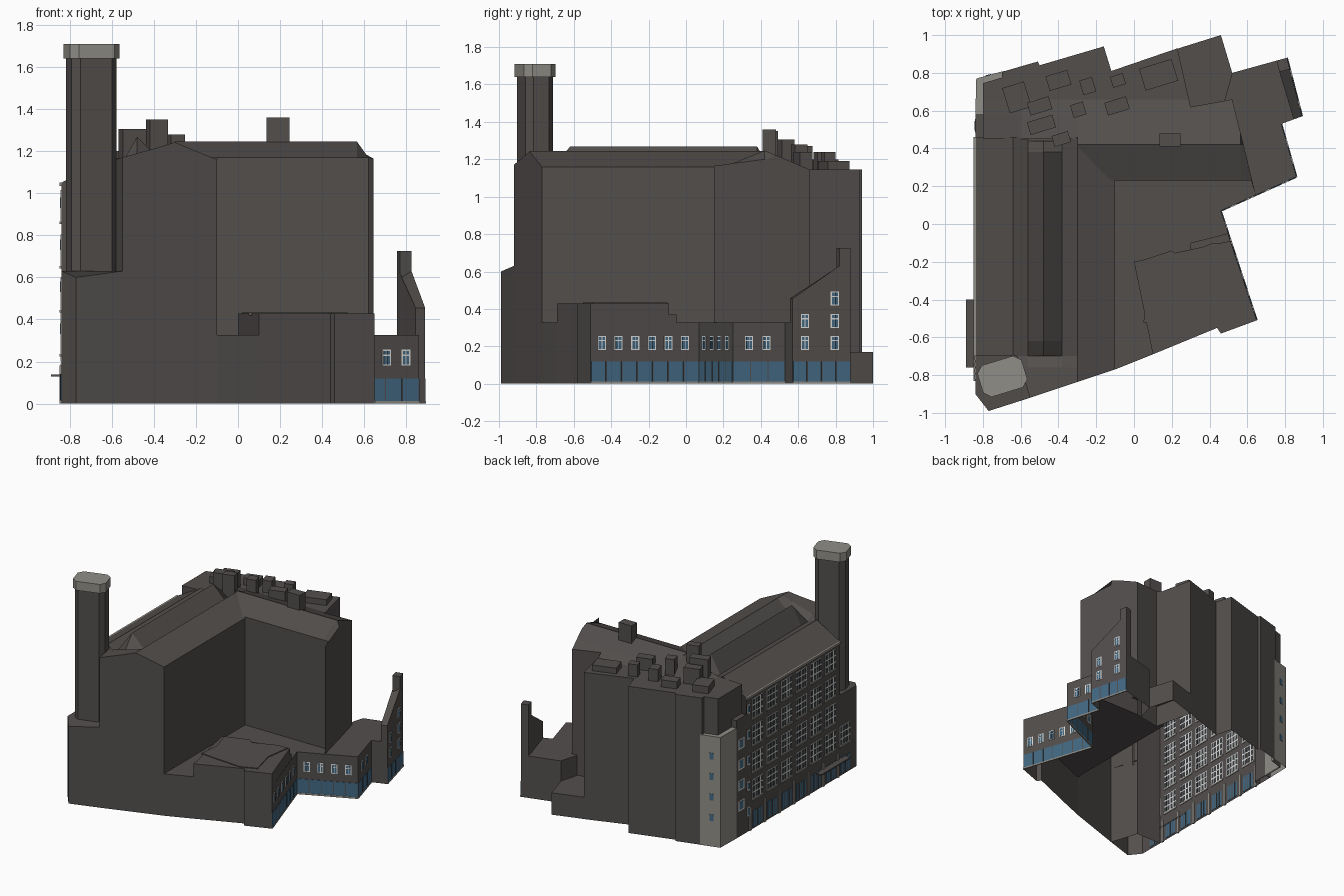
import bpy, bmesh, math
from mathutils import Vector

if "Cube" in bpy.data.objects:
    bpy.data.objects.remove(bpy.data.objects["Cube"])


def material(name, rgb):
    m = bpy.data.materials.new(name)
    m.diffuse_color = (*rgb, 1)
    m.use_nodes = True
    m.node_tree.nodes["Principled BSDF"].inputs["Base Color"].default_value = m.diffuse_color
    return m


WALL = material("dark grey wall", (0.085, 0.077, 0.073))
STONE = material("pale stone", (0.28, 0.27, 0.24))
GLASS = material("blue glass", (0.055, 0.14, 0.225))
FRAME = material("white frame", (0.72, 0.72, 0.70))
PANE = material("dark pane", (0.045, 0.05, 0.055))
MATS = [WALL, STONE, GLASS, FRAME, PANE]


def finish(name, bm, mats):
    me = bpy.data.meshes.new(name)
    bm.to_mesh(me)
    bm.free()
    for m in mats:
        me.materials.append(m)
    ob = bpy.data.objects.new(name, me)
    bpy.context.collection.objects.link(ob)
    return ob


def interp(t, pts):
    if t <= pts[0][0]:
        return pts[0][1]
    for (a, u), (b, v) in zip(pts, pts[1:]):
        if t <= b:
            return u + (v - u) * (t - a) / (b - a)
    return pts[-1][1]


def prism(name, poly, z0, z1, mat=WALL, xcuts=(), ycuts=(), zcuts=(), roof=None, drop=None, bottom=False):
    """Extruded footprint, open below; optional cut lines, roof height rule and rule for dropped walls."""
    bm = bmesh.new()
    f = bm.faces.new([bm.verts.new((x, y, z0)) for x, y in poly])
    ext = bmesh.ops.extrude_face_region(bm, geom=[f])
    for v in ext["geom"]:
        if isinstance(v, bmesh.types.BMVert):
            v.co.z = z1
    bmesh.ops.recalc_face_normals(bm, faces=bm.faces)
    for axis, cuts in enumerate((xcuts, ycuts, zcuts)):
        for c in cuts:
            no = Vector([float(i == axis) for i in range(3)])
            bmesh.ops.bisect_plane(bm, geom=bm.verts[:] + bm.edges[:] + bm.faces[:],
                                   plane_co=no * c, plane_no=no, dist=1e-5)
    gone = []
    for f in bm.faces:
        c = f.calc_center_median()
        if c.z < z0 + 1e-5 and not bottom:
            gone.append(f)
        elif drop and abs(f.normal.z) < .5 and drop(c):
            gone.append(f)
    bmesh.ops.delete(bm, geom=gone, context='FACES')
    if roof:
        for v in bm.verts:
            if v.co.z > z1 - 1e-4:
                v.co.z = roof(v.co.x, v.co.y)
    return finish(name, bm, [mat])


def box(name, x0, x1, y0, y1, z0, z1, turn=0.0, bottom=False):
    cx, cy = (x0 + x1) / 2, (y0 + y1) / 2
    c, s = math.cos(turn), math.sin(turn)
    pts = [(x - cx, y - cy) for x, y in ((x0, y0), (x1, y0), (x1, y1), (x0, y1))]
    return prism(name, [(cx + a * c - b * s, cy + a * s + b * c) for a, b in pts], z0, z1, bottom=bottom)


def plate(bm, p, q, s0, s1, z0, z1, depth, mat):
    """Thin plate through the wall p->q (outside on the right), s in units along it."""
    p, q = Vector(p), Vector(q)
    d = (q - p).normalized()
    n = Vector((d.y, -d.x))
    i, o = -n * min(depth * .6, .0035), n * depth
    ring = [p + d * s0 + i, p + d * s0 + o, p + d * s1 + o, p + d * s1 + i]
    lo = [bm.verts.new((*r, z0)) for r in ring]
    hi = [bm.verts.new((*r, z1)) for r in ring]
    faces = [lo, hi] + [[lo[k], lo[(k + 1) % 4], hi[(k + 1) % 4], hi[k]] for k in range(4)]
    new = [bm.faces.new(f) for f in faces]
    for f in new:
        f.material_index = MATS.index(mat)
    bmesh.ops.recalc_face_normals(bm, faces=new)


def small_window(bm, p, q, s, z, w=.046, h=.076):
    plate(bm, p, q, s - w / 2, s + w / 2, z - h / 2, z + h / 2, .003, FRAME)
    for k in (-1, 1):
        c = s + k * w * .2
        plate(bm, p, q, c - w * .15, c + w * .15, z - h * .42, z + h * .12, .005, GLASS)
        plate(bm, p, q, c - w * .15, c + w * .15, z + h * .2, z + h * .42, .005, GLASS)


# Main left wing: gabled front end, then a valley behind the parapet
GABLE = [(-.84, 1.05), (-.64, 1.14), (-.56, 1.168), (-.38, 1.218), (-.3, 1.243), (-.1, 1.16)]
VALLEY = [(-.84, 1.05), (-.64, 1.165), (-.56, 1.13), (-.38, 1.17), (-.3, 1.243), (-.1, 1.16)]
prism("left_wing", [(-.1, -.77), (-.1, .42), (-.3, .42), (-.3, .46), (-.84, .46), (-.84, -.7),
                    (-.62, -.7), (-.55, -.92)], 0, 1, xcuts=[-.64, -.56, -.38, -.3], ycuts=[-.76, -.7, .23],
      zcuts=[.327], roof=lambda x, y: interp(x, GABLE if y < -.73 else VALLEY),
      drop=lambda c: c.y > .41 or (c.x > -.11 and (c.y > .23 or c.z < .327)))
# Raised roof ridge along the left wing
RIDGE = [(-.56, 1.13), (-.48, 1.268), (-.38, 1.17)]
prism("roof_monitor", [(-.56, -.7), (-.38, -.7), (-.38, .44), (-.56, .44)], 1.1, 1.12, xcuts=[-.48],
      ycuts=[-.62, .38], roof=lambda x, y: interp(x, RIDGE) if -.65 < y < .4 else min(1.17, interp(x, RIDGE)))
# Back wing with ridge parallel to the front
BACK = [(.15, 1.165), (.23, 1.17), (.42, 1.247), (.58, 1.18), (.66, 1.145)]
CAP = [(-.9, 1.14), (-.6, 1.15), (-.3, 1.25)]
prism("back_wing", [(-.3, .23), (.62, .23), (.645, .15), (.575, .44), (.52, .66), (.3, .62), (.23, .93),
                    (-.12, .81), (-.16, .94), (-.5, .84), (-.51, .86), (-.70, .805), (-.70, .775), (-.8, .745),
                    (-.8, .45), (-.3, .45)],
      0, 1, xcuts=[-.6, -.3, -.1, .565], ycuts=[.42, .58, .66], zcuts=[.327, .95],
      roof=lambda x, y: min(interp(y, BACK), interp(x, CAP), 1.247 if x < .57 else 1.2),
      drop=lambda c: (c.x < -.1 and c.y < .44) or (c.y < .46 and c.x < -.29 and c.z < .95)
      or (c.z < .327 and c.x > -.15 and c.y < .63 and not .25 < c.x < .45) or (c.z < .327 and c.y < .24))

# Rooftop equipment
T = math.radians(17)
for x0, x1, y0, y1, z in [(.135, .245, .41, .48, 1.36), (-.43, -.34, .42, .48, 1.35), (-.56, -.42, .49, .56, 1.305),
                          (-.33, -.26, .57, .64, 1.28), (-.28, -.21, .69, .77, 1.24), (-.15, -.03, .59, .66, 1.24),
                          (.04, .22, .73, .85, 1.19), (-.12, -.05, .73, .79, 1.24), (-.56, -.44, .59, .66, 1.27),
                          (-.46, -.34, .72, .8, 1.2), (-.68, -.56, .6, .74, 1.2)]:
    box("roof_unit", x0, x1, y0, y1, 1.13, z, 0 if z > 1.355 else T)

# Tower with pale cap, on its base
prism("tower_base", [(-.84, -.7), (-.84, -.9), (-.77, -.99), (-.55, -.92), (-.61, -.7)], 0, .62,
      roof=lambda x, y: .60 if y < -.95 else .63, drop=lambda c: c.y > -.72 or (c.x > -.6 and c.y > -.9))


def octagon(w, d, c):
    w, d = w / 2, d / 2
    pts = [(w - c, -d), (w, -d + c), (w, d - c), (w - c, d), (-w + c, d), (-w, d - c), (-w, -d + c), (-w + c, -d)]
    return [(-.697 + a * math.cos(T) - b * math.sin(T), -.807 + a * math.sin(T) + b * math.cos(T)) for a, b in pts]


prism("tower_shaft", octagon(.225, .155, .035), .6, 1.645)
prism("tower_cap", octagon(.245, .175, .035), 1.64, 1.71, STONE, bottom=True)

# Low buildings on the right
prism("low_block", [(-.1, -.77), (.1, -.69), (.44, -.55), (.46, -.58), (.65, -.51), (.46, .07), (.86, .25),
                    (.78, .53), (.5, .45), (.5, .23), (-.1, .23)], 0, .327,
      drop=lambda c: c.x < -.05 or (c.y > .22 and c.x < .75))
prism("low_block_upper", [(.1, -.69), (.44, -.55), (.46, -.58), (.65, -.51), (.51, -.09), (0, -.2)], .327, .428)
prism("roof_slab", [(.02, -.2), (.2, -.14), (.24, -.17), (.42, -.1), (.5, -.1), (.47, -.3), (.52, -.5), (.4, -.55),
                    (.14, -.53), (.05, -.52), (.07, -.36)], .42, .434)
prism("low_step", [(.51, -.09), (.497, -.05), (.3, -.1), (.3, -.15)], .327, .37)
prism("rear_low_block", [(.5, .44), (.78, .53), (.89, .57), (.81, .88), (.52, .8), (.48, .66)], 0, .327,
      drop=lambda c: c.x < .7 and c.y < .7)
prism("rear_yard_block", [(.3, .6), (.53, .6), (.52, .8), (.46, 1.0), (.22, .925)], 0, .17,
      drop=lambda c: c.y < .8 or c.x < .3)
# Thin end wall with stepped, sloping top
prism("end_wall", [(.89, .57), (.825, .82), (.81, .88), (.755, .865), (.77, .805), (.845, .555)], .327, .4,
      roof=lambda x, y: interp(y, [(.57, .455), (.82, .63)]))
prism("end_wall_stack", [(.825, .82), (.81, .88), (.755, .865), (.77, .805)], .6, .725)

# Windows and shopfront glazing on the right side
bm = bmesh.new()
A, B, C, D, E, F = (.65, -.51), (.46, .07), (.86, .25), (.78, .53), (.89, .57), (.81, .88)
for p, q in ((A, B), (B, C), (C, D), (E, F)):
    L = (Vector(q) - Vector(p)).length
    plate(bm, p, q, .003, L - .003, .012, .12, .003, GLASS)
    plate(bm, p, q, 0, L, 0, .012, .005, STONE)
    n = max(2, round(L / .085))
    for i in range(1, n):
        plate(bm, p, q, L * i / n - .003, L * i / n + .003, .012, .12, .005, WALL)
for i in range(6):
    small_window(bm, A, B, .063 + i * .0935, .218)
for i in range(4):
    small_window(bm, B, C, .07 + i * .1, .218)
for s in (.09, .187):
    small_window(bm, C, D, s, .218)
for s, zs in ((.068, (.218, .335)), (.232, (.218, .335, .455))):
    for z in zs:
        small_window(bm, E, F, s, z)
finish("right_windows", bm, MATS)

# Left street front: bays of gridded windows above shopfronts
bm = bmesh.new()
P, Q = (-.84, .46), (-.84, -.9)
for i in range(7):
    s = .14 + i * .18
    for r in range(4):
        z = .31 + r * .21
        if s > 1.1 and z > .5:
            continue
        plate(bm, P, Q, s - .066, s + .066, z - .075, z + .075, .003, FRAME)
        for k in range(4):
            for j in range(3):
                c, h = s + (k - 1.5) * .033, z + (j - 1) * .05
                plate(bm, P, Q, c - .0115, c + .0115, h - .019, h + .019, .005, PANE)
        plate(bm, P, Q, s - .07, s + .07, z - .087, z - .075, .009, STONE)
    plate(bm, P, Q, s - .055, s + .055, .015, .14, .004, GLASS)
    for k in (-.028, 0, .028):
        plate(bm, P, Q, s + k - .003, s + k + .003, .015, .14, .006, WALL)
    plate(bm, P, Q, s - .1, s - .08, 0, .18, .008, STONE)
for r in range(5):
    plate(bm, P, Q, .01, .045, .12 + r * .2, .19 + r * .2, .004, FRAME)
    plate(bm, P, Q, .016, .039, .13 + r * .2, .18 + r * .2, .006, GLASS)
plate(bm, P, Q, .0, 1.16, 1.035, 1.052, .009, STONE)
finish("left_windows", bm, MATS)
# Entrance canopy on the left
box("canopy", -.89, -.835, -.76, -.4, .128, .138, bottom=True)

# Lower corner: dark bay, then pale stair block with small windows
prism("corner_bay", [(-.84, .46), (-.79, .46), (-.79, .58), (-.84, .58)], 0, .92)
prism("pale_corner", [(-.84, .58), (-.79, .58), (-.79, .745), (-.69, .775), (-.69, .81), (-.835, .77)], 0, .86, STONE)
bm = bmesh.new()
for z in (.2, .36, .52, .68):
    plate(bm, (-.69, .81), (-.835, .77), .07, .1, z, z + .05, .003, GLASS)
    plate(bm, (-.84, .58), (-.84, .46), .025, .095, z, z + .08, .003, FRAME)
    plate(bm, (-.84, .58), (-.84, .46), .035, .085, z + .01, z + .07, .005, GLASS)
finish("corner_windows", bm, MATS)
